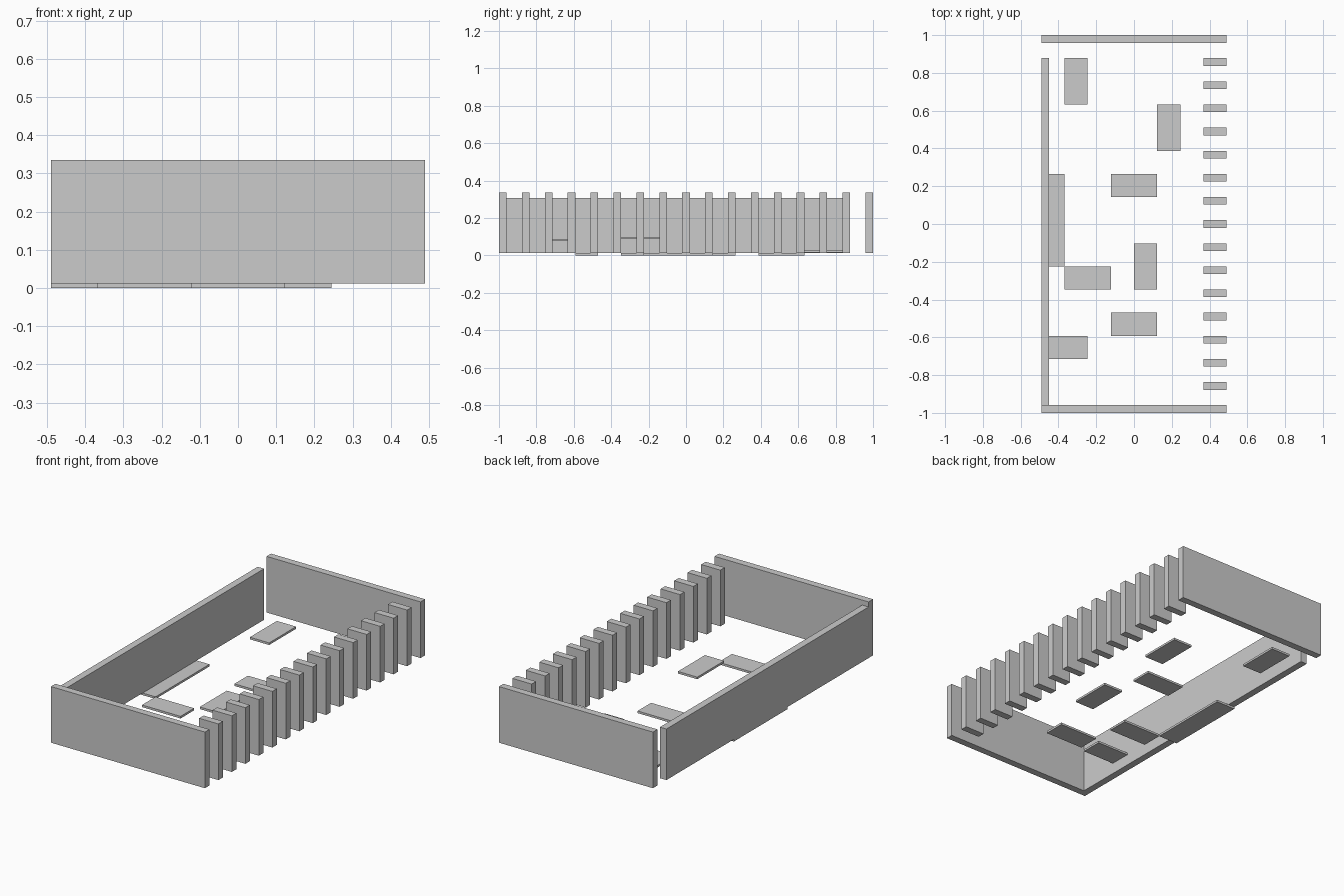
import bpy

if "Cube" in bpy.data.objects:
    bpy.data.objects.remove(bpy.data.objects["Cube"])

U = 2 / (16 + 1 / 3)   # grid module
T = U / 3              # wall thickness
BASE = 0.0123          # underside of walls, also tile thickness
TOP = 0.335


def box(name, x0, x1, y0, y1, z0, z1):
    bpy.ops.mesh.primitive_cube_add(
        size=1, location=((x0 + x1) / 2, (y0 + y1) / 2, (z0 + z1) / 2))
    ob = bpy.context.object
    ob.name = name
    ob.scale = (x1 - x0, y1 - y0, z1 - z0)
    bpy.ops.object.transform_apply(location=False, rotation=False, scale=True)
    return ob


# end walls
box("front_wall", -4 * U, 4 * U, -1, -1 + T, BASE, TOP)
box("back_wall", -4 * U, 4 * U, 1 - T, 1, BASE, TOP)

# slightly lower side wall, with a gap at the back
box("left_wall", -4 * U, -4 * U + T, -1 + T, 1 - U, BASE, 0.306)

# row of upright slats along the right side
for i in range(15):
    y = -1 + U * (i + 1)
    box(f"slat_{i + 1}", 3 * U, 4 * U, y, y + T, BASE, TOP)

# floor tiles: x start, x size, rows from the back, y size (modules), bottom height
tiles = [
    (-3, 1, 0, 2, 0.0155),
    (1, 1, 2, 2, 0),
    (-1, 2, 5, 1, 0),
    (-4, 1, 5, 4, 0),
    (-3, 2, 9, 1, 0),
    (0, 1, 8, 2, 0.087),
    (-1, 2, 11, 1, 0),
    (-3.98, 1.98, 12, 1, 0.076),
]
for i, (x, w, row, d, z) in enumerate(tiles):
    y1 = 1 - U - row * U
    box(f"floor_tile_{i + 1}", x * U, (x + w) * U, y1 - d * U, y1, z, z + BASE)
